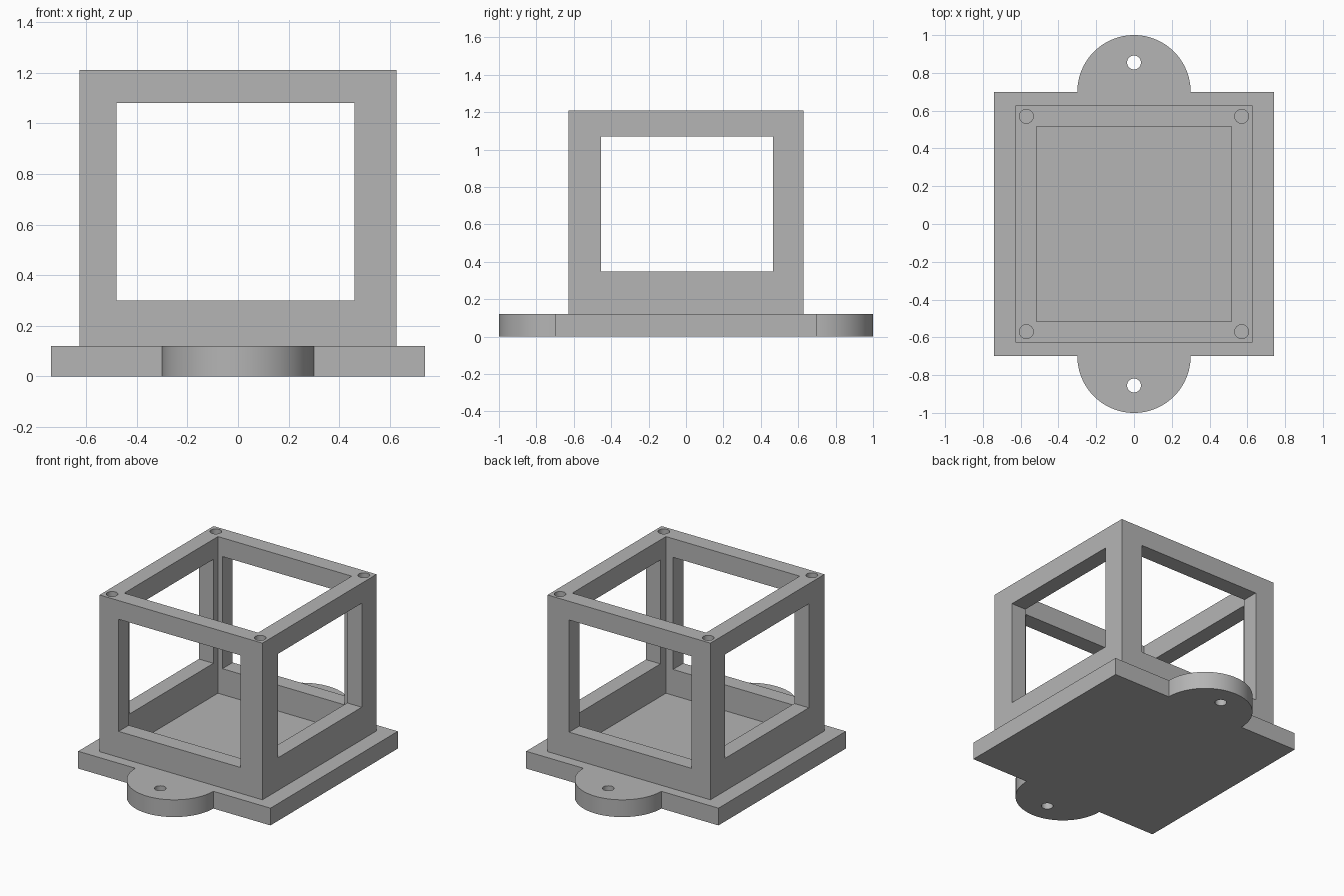
import bpy
import bmesh
from math import pi, sin, cos, radians
from mathutils import Matrix

default = bpy.data.objects.get("Cube")
if default:
    bpy.data.objects.remove(default, do_unlink=True)

BASE_X, BASE_Y, BASE_TOP = 0.74, 0.70, 0.12
TAB_R, TAB_HOLE_Y = 0.30, 0.855
FRAME, INNER, TOP = 0.627, 0.515, 1.21
SCREW, HOLE_R, SCREW_DEPTH = 0.57, 0.037, 0.3

grey = bpy.data.materials.new("plain grey")
grey.use_nodes = True
colour = (0.46, 0.46, 0.46, 1)
grey.diffuse_color = colour
grey.node_tree.nodes["Principled BSDF"].inputs["Base Color"].default_value = colour


def make_object(name, bm):
    bmesh.ops.recalc_face_normals(bm, faces=bm.faces)
    mesh = bpy.data.meshes.new(name)
    bm.to_mesh(mesh)
    bm.free()
    mesh.materials.append(grey)
    obj = bpy.data.objects.new(name, mesh)
    bpy.context.collection.objects.link(obj)
    return obj


def box(name, x, y, z):
    """Box from (min, max) ranges on each axis."""
    bm = bmesh.new()
    bmesh.ops.create_cube(bm, size=1)
    for v in bm.verts:
        v.co = [r[0] if c < 0 else r[1] for c, r in zip(v.co, (x, y, z))]
    return make_object(name, bm)


def rod(name, x, y, z0, z1):
    bm = bmesh.new()
    bmesh.ops.create_cone(bm, cap_ends=True, segments=32, radius1=HOLE_R,
                          radius2=HOLE_R, depth=z1 - z0,
                          matrix=Matrix.Translation((x, y, (z0 + z1) / 2)))
    return make_object(name, bm)


def cut(target, cutters):
    """Subtract each cutter from the target, then remove it."""
    bpy.context.view_layer.objects.active = target
    for cutter in cutters:
        cutter.hide_render = True
        mod = target.modifiers.new("cut", "BOOLEAN")
        mod.operation, mod.solver, mod.object = "DIFFERENCE", "EXACT", cutter
        bpy.ops.object.modifier_apply(modifier=mod.name)
        bpy.data.objects.remove(cutter, do_unlink=True)


def smooth(obj):
    bpy.ops.object.select_all(action="DESELECT")
    obj.select_set(True)
    bpy.context.view_layer.objects.active = obj
    bpy.ops.object.shade_smooth_by_angle(angle=radians(30))


# Base plate: rectangle with a half-round mounting tab at front and back
half = [(BASE_X, BASE_Y)]
half += [(TAB_R * cos(pi * i / 48), BASE_Y + TAB_R * sin(pi * i / 48)) for i in range(49)]
half += [(-BASE_X, BASE_Y)]
outline = half + [(-x, -y) for x, y in half]
bm = bmesh.new()
face = bm.faces.new([bm.verts.new((x, y, 0)) for x, y in outline])
lifted = bmesh.ops.extrude_face_region(bm, geom=[face])["geom"]
bmesh.ops.translate(bm, vec=(0, 0, BASE_TOP),
                    verts=[g for g in lifted if isinstance(g, bmesh.types.BMVert)])
base = make_object("base_plate", bm)
cut(base, [rod("tab_hole", 0, s * TAB_HOLE_Y, -0.1, BASE_TOP + 0.1) for s in (-1, 1)])
smooth(base)

# Open box frame: hollow centre, windows straight through, screw holes on top
frame = box("box_frame", (-FRAME, FRAME), (-FRAME, FRAME), (BASE_TOP, TOP))
cut(frame, [
    box("hollow", (-INNER, INNER), (-INNER, INNER), (0, 2)),
    box("front_back_window", (-0.48, 0.46), (-1, 1), (0.30, 1.08)),
    box("side_window", (-1, 1), (-0.455, 0.465), (0.347, 1.07)),
])
cut(frame, [rod("screw_hole", sx * SCREW, sy * SCREW, TOP - SCREW_DEPTH, TOP + 0.1)
            for sx in (-1, 1) for sy in (-1, 1)])
smooth(frame)
